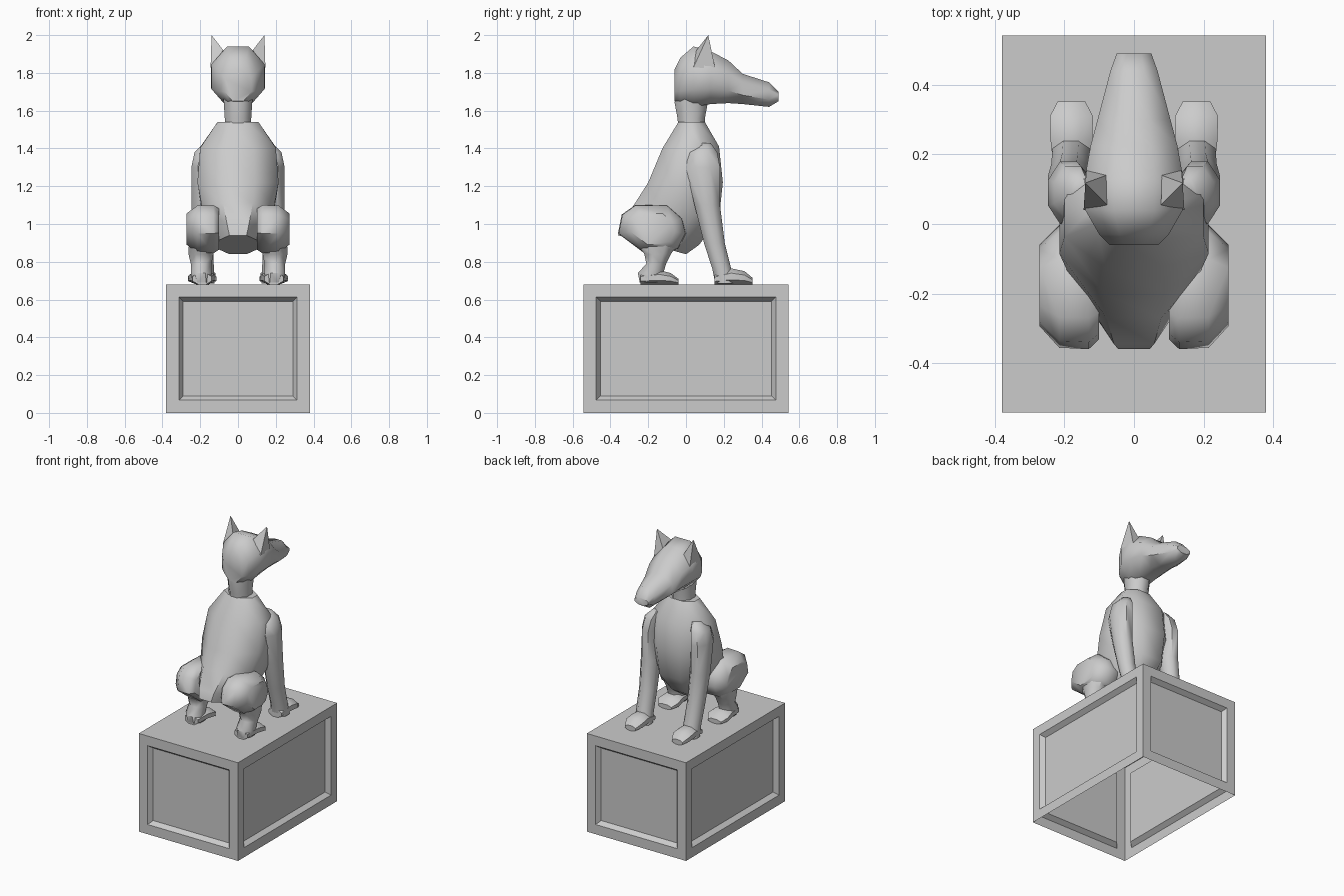
import bpy, bmesh, math
from mathutils import Vector

if "Cube" in bpy.data.objects:
    bpy.data.objects.remove(bpy.data.objects["Cube"])


def finish(name, bm, angle=None):
    bmesh.ops.recalc_face_normals(bm, faces=bm.faces[:])
    me = bpy.data.meshes.new(name)
    bm.to_mesh(me)
    bm.free()
    ob = bpy.data.objects.new(name, me)
    bpy.context.collection.objects.link(ob)
    if angle:
        bpy.ops.object.select_all(action='DESELECT')
        ob.select_set(True)
        bpy.context.view_layer.objects.active = ob
        bpy.ops.object.shade_smooth_by_angle(angle=math.radians(angle))
    return ob


def ring(c, u, v, n=8):
    # Flat-sided loop whose extents are the half axes u and v
    c, u, v = Vector(c), Vector(u), Vector(v)
    k = 1 / math.cos(math.pi / n)
    return [c + k * (u * math.cos(a) + v * math.sin(a))
            for a in (2 * math.pi * (i + 0.5) / n for i in range(n))]


def loft(name, rings, mirror=False, angle=50):
    bm = bmesh.new()
    for s in ((1, -1) if mirror else (1,)):
        loops = [[bm.verts.new((p[0] * s, p[1], p[2])) for p in r] for r in rings]
        n = len(loops[0])
        for a, b in zip(loops, loops[1:]):
            for i in range(n):
                j = (i + 1) % n
                bm.faces.new((a[i], a[j], b[j], b[i]))
        bm.faces.new(loops[0])
        bm.faces.new(loops[-1])
    return finish(name, bm, angle)


def level(z, y0, y1, x0, x1):
    return ring(((x0 + x1) / 2, (y0 + y1) / 2, z), ((x1 - x0) / 2, 0, 0), (0, (y1 - y0) / 2, 0))


def upright(y, z0, z1, x0, x1):
    return ring(((x0 + x1) / 2, y, (z0 + z1) / 2), ((x1 - x0) / 2, 0, 0), (0, 0, (z1 - z0) / 2))


# Open-bottomed plinth with recessed panels
bm = bmesh.new()
bmesh.ops.create_cube(bm, size=1)
for v in bm.verts:
    v.co = (v.co.x * 0.76, v.co.y * 1.085, (v.co.z + 0.5) * 0.68)
bm.normal_update()
bmesh.ops.delete(bm, geom=[f for f in bm.faces if f.normal.z < -0.5], context='FACES_ONLY')
sides = [f for f in bm.faces if abs(f.normal.z) < 0.5]
bmesh.ops.inset_individual(bm, faces=sides, thickness=0.067, use_even_offset=True)
bmesh.ops.inset_individual(bm, faces=sides, thickness=0.022, depth=-0.03, use_even_offset=True)
# Keep outward normals on the open shell
finish("plinth", bm)

# Torso: back point, chest point, half width
torso = [((-0.04, 1.54), (0.10, 1.54), 0.108), ((-0.125, 1.40), (0.175, 1.41), 0.20),
         ((-0.20, 1.22), (0.195, 1.22), 0.215), ((-0.27, 1.11), (0.175, 1.03), 0.19),
         ((-0.345, 1.00), (0.07, 0.89), 0.14), ((-0.36, 0.94), (0.0, 0.84), 0.11)]
rings = []
for b, f, w in torso:
    c = (0, (b[0] + f[0]) / 2, (b[1] + f[1]) / 2)
    rings.append(ring(c, (w, 0, 0), (0, (f[0] - b[0]) / 2, (f[1] - b[1]) / 2)))
loft("torso", rings)

# Neck
loft("neck", [level(1.50, -0.04, 0.10, -0.07, 0.07), level(1.56, -0.045, 0.10, -0.07, 0.07),
              level(1.64, -0.06, 0.115, -0.075, 0.075), level(1.70, -0.055, 0.12, -0.08, 0.08)])

# Head and muzzle: y, bottom, top, half width
head = [(-0.06, 1.65, 1.82, 0.07), (-0.03, 1.63, 1.88, 0.10), (0.04, 1.62, 1.94, 0.14),
        (0.13, 1.635, 1.915, 0.142), (0.225, 1.64, 1.865, 0.125), (0.30, 1.635, 1.795, 0.105),
        (0.44, 1.62, 1.75, 0.068), (0.49, 1.65, 1.70, 0.05)]
loft("head", [upright(y, a, b, -w, w) for y, a, b, w in head])

# Ears
bm = bmesh.new()
for s in (1, -1):
    tip = bm.verts.new((0.14 * s, 0.118, 2.0))
    base = [bm.verts.new((x * s, y, z)) for x, y, z in
            ((0.145, 0.04, 1.83), (0.078, 0.055, 1.92), (0.08, 0.14, 1.89), (0.137, 0.155, 1.82))]
    for i in range(4):
        bm.faces.new((base[i], base[(i + 1) % 4], tip))
    bm.faces.new(base)
finish("ears", bm)

# Front legs and paws
loft("front_legs", [level(*r) for r in (
    (1.43, 0.07, 0.13, 0.12, 0.18), (1.38, 0.015, 0.165, 0.12, 0.23),
    (1.30, 0.0, 0.18, 0.13, 0.247), (1.10, 0.045, 0.18, 0.13, 0.247),
    (0.90, 0.095, 0.205, 0.13, 0.238), (0.76, 0.14, 0.24, 0.128, 0.235),
    (0.685, 0.155, 0.26, 0.125, 0.235))], mirror=True)
loft("front_paws", [upright(*r) for r in (
    (0.15, 0.68, 0.735, 0.13, 0.23), (0.24, 0.68, 0.765, 0.12, 0.24),
    (0.31, 0.68, 0.75, 0.118, 0.242), (0.352, 0.68, 0.715, 0.14, 0.22))], mirror=True)

# Haunches: one side outline swept outward at several scales
outline = [(-0.36, 0.95), (-0.34, 1.05), (-0.27, 1.10), (-0.10, 1.10), (-0.02, 1.03),
           (0.0, 0.95), (-0.04, 0.87), (-0.10, 0.845), (-0.22, 0.845)]
cy, cz = -0.17, 0.975
loft("haunches", [[(x, cy + (y - cy) * k, cz + (z - cz) * k) for y, z in outline]
                  for x, k in ((0.10, 0.85), (0.13, 1.0), (0.215, 0.98), (0.272, 0.65))],
     mirror=True)

# Hind shanks and paws
loft("hind_shanks", [level(*r) for r in (
    (0.90, -0.26, -0.04, 0.12, 0.26), (0.84, -0.22, -0.08, 0.13, 0.262),
    (0.79, -0.21, -0.105, 0.14, 0.25), (0.74, -0.255, -0.12, 0.14, 0.25),
    (0.69, -0.245, -0.12, 0.14, 0.24))], mirror=True)
loft("hind_paws", [upright(*r) for r in (
    (-0.24, 0.68, 0.74, 0.14, 0.24), (-0.14, 0.68, 0.755, 0.125, 0.255),
    (-0.08, 0.68, 0.74, 0.115, 0.265), (-0.04, 0.68, 0.71, 0.14, 0.24))], mirror=True)
